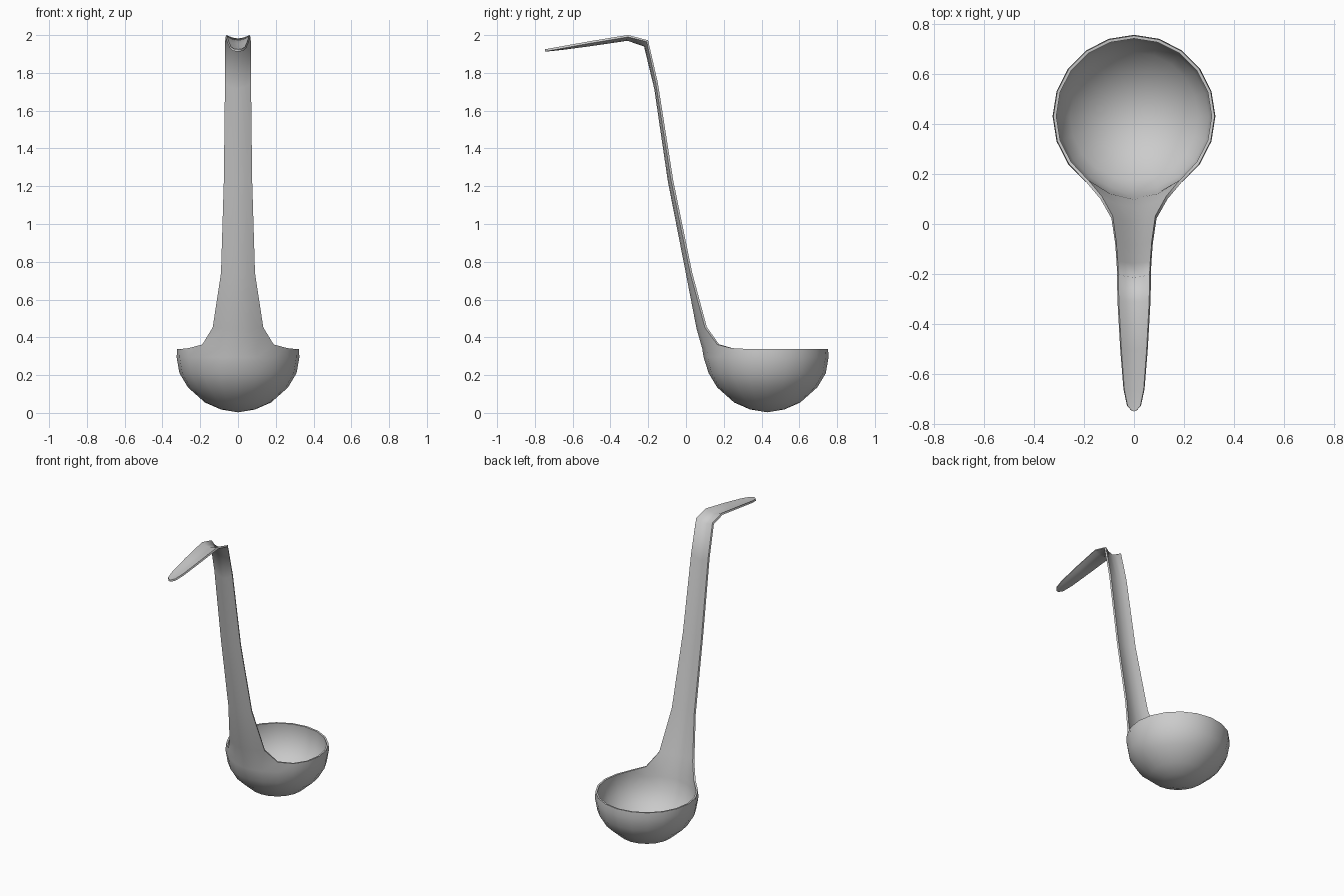
import bpy, bmesh, math

if "Cube" in bpy.data.objects:
    bpy.data.objects.remove(bpy.data.objects["Cube"])

SIDES = 20
CY = 0.43
FRONT = 15                      # rim vertex index facing -y

bm = bmesh.new()

# Bowl: outer half-dome, (radius, z) from the bottom up
profile = [(0.09, 0.018), (0.175, 0.055), (0.265, 0.135),
           (0.31, 0.21), (0.325, 0.295), (0.322, 0.338)]
bottom = bm.verts.new((0, CY, 0.003))
rings = []
for r, z in profile:
    ring = []
    for i in range(SIDES):
        a = 2 * math.pi * i / SIDES
        ring.append(bm.verts.new((r * math.cos(a), CY + r * math.sin(a), z)))
    rings.append(ring)
for i in range(SIDES):
    bm.faces.new((bottom, rings[0][(i + 1) % SIDES], rings[0][i])[::-1])
for lo, hi in zip(rings, rings[1:]):
    for i in range(SIDES):
        j = (i + 1) % SIDES
        bm.faces.new((lo[i], lo[j], hi[j], hi[i]))

# Raise the rim gently where the handle grows out of it
rim = rings[-1]
for d, dy, z in [(0, -0.022, 0.34), (1, -0.014, 0.345), (2, -0.004, 0.362), (3, 0, 0.343)]:
    for s in {d, -d}:
        v = rim[FRONT + s]
        v.co.y += dy
        v.co.z = z
for d, dy in [(0, -0.012), (1, -0.006)]:
    for s in {d, -d}:
        rings[-2][FRONT + s].co.y += dy

# Handle rows: half width, edge y, edge z, centre y, centre z
rows = [
    (0.134, 0.100, 0.452, 0.056, 0.445),
    (0.090, 0.022, 0.740, 0.000, 0.735),
    (0.075, -0.079, 1.230, -0.096, 1.225),
    (0.069, -0.160, 1.745, -0.168, 1.715),
    (0.068, -0.208, 1.965, -0.222, 1.940),
    (0.066, -0.308, 1.990, -0.310, 1.970),
    (0.055, -0.500, 1.958, -0.500, 1.942),
    (0.042, -0.660, 1.929, -0.660, 1.921),
    (0.028, -0.725, 1.917, -0.728, 1.914),
    (0.012, -0.743, 1.914, -0.747, 1.913),
]
prev = [rim[FRONT + s] for s in range(-2, 3)]
for w, ey, ez, cy, cz in rows:
    cur = []
    for t in (-1, -0.55, 0, 0.55, 1):
        k = t * t
        cur.append(bm.verts.new((w * t, cy + (ey - cy) * k, cz + (ez - cz) * k)))
    for a in range(4):
        bm.faces.new((prev[a], prev[a + 1], cur[a + 1], cur[a]))
    prev = cur

bmesh.ops.recalc_face_normals(bm, faces=bm.faces[:])
# Make the outer side of the bowl the front side
bm.normal_update()
if bottom.link_faces[0].normal.z > 0:
    bmesh.ops.reverse_faces(bm, faces=bm.faces[:])

mesh = bpy.data.meshes.new("ladle")
bm.to_mesh(mesh)
bm.free()
ladle = bpy.data.objects.new("ladle", mesh)
bpy.context.collection.objects.link(ladle)

# Sheet thickness, grown inward
solid = ladle.modifiers.new("thickness", 'SOLIDIFY')
solid.thickness = 0.012
solid.offset = -1

bpy.context.view_layer.objects.active = ladle
ladle.select_set(True)
bpy.ops.object.modifier_apply(modifier=solid.name)
bpy.ops.object.shade_smooth_by_angle(angle=math.radians(60))
